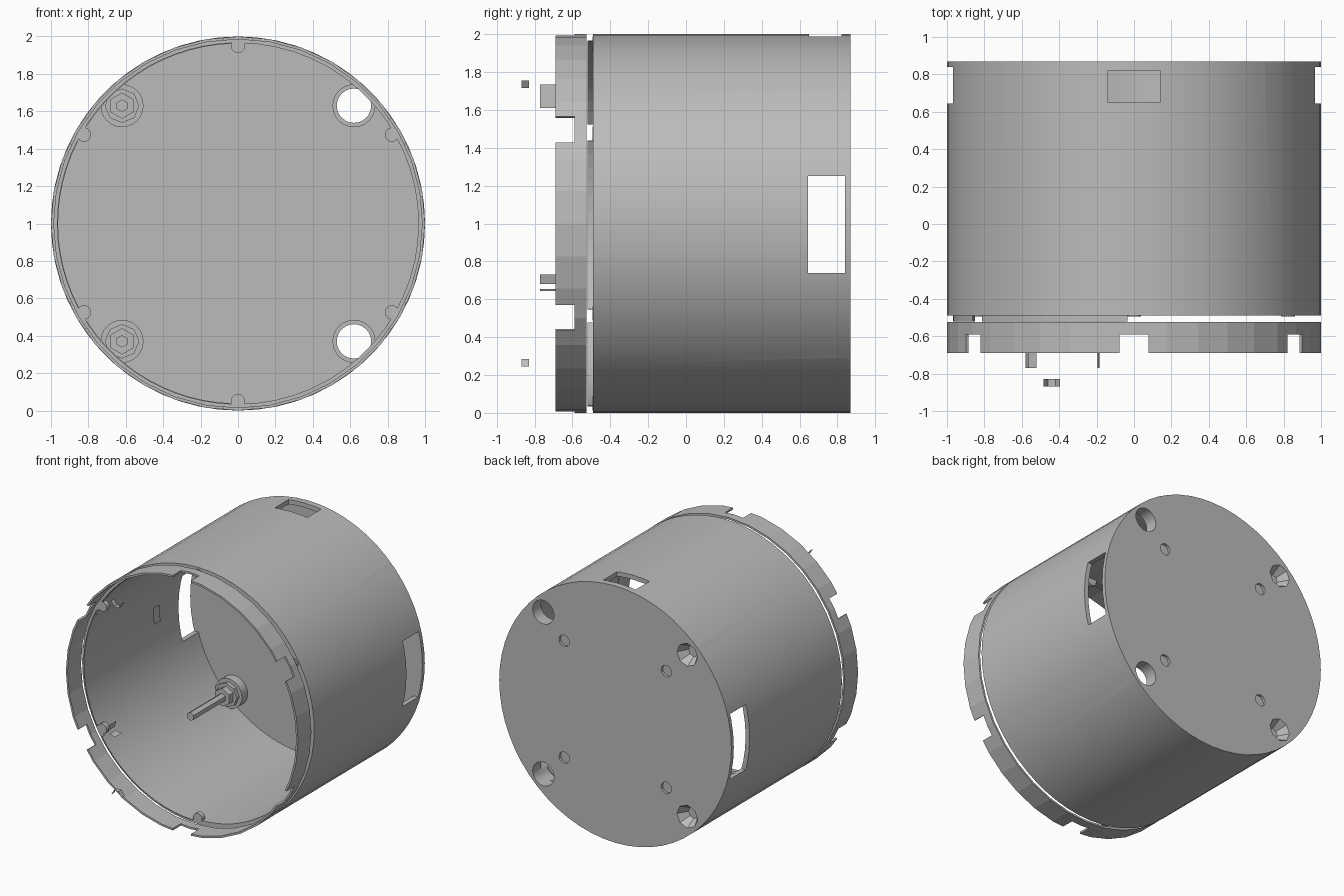
import bpy, bmesh, math
from mathutils import Matrix, Vector

if "Cube" in bpy.data.objects:
    bpy.data.objects.remove(bpy.data.objects["Cube"])

grey = bpy.data.materials.new("plain_grey")
grey.use_nodes = True
grey.diffuse_color = (0.5, 0.5, 0.5, 1)
grey.node_tree.nodes["Principled BSDF"].inputs["Base Color"].default_value = (0.5, 0.5, 0.5, 1)

AXIS_Z = 1.0  # height of the drum axis


def finish(name, bm, recalc=True):
    if recalc:
        bmesh.ops.recalc_face_normals(bm, faces=bm.faces)
    mesh = bpy.data.meshes.new(name)
    bm.to_mesh(mesh)
    bm.free()
    mesh.materials.append(grey)
    obj = bpy.data.objects.new(name, mesh)
    bpy.context.collection.objects.link(obj)
    return obj


def rod(name, x, z, y0, y1, r0, r1=None, sides=24):
    """Cylinder or cone along y; r0 at y0, r1 at y1 (z is relative to the axis)."""
    r1 = r0 if r1 is None else r1
    bm = bmesh.new()
    place = Matrix.Translation((x, (y0 + y1) / 2, AXIS_Z + z)) @ Matrix.Rotation(-math.pi / 2, 4, 'X')
    bmesh.ops.create_cone(bm, cap_ends=True, segments=sides, radius1=r0, radius2=r1,
                          depth=y1 - y0, matrix=place)
    return finish(name, bm)


def box(name, low, high, angle=0):
    """Box with z relative to the axis, turned about the axis."""
    low, high = Vector(low), Vector(high)
    bm = bmesh.new()
    place = (Matrix.Translation((0, 0, AXIS_Z)) @ Matrix.Rotation(angle, 4, 'Y')
             @ Matrix.Translation((low + high) / 2) @ Matrix.Diagonal((*(high - low), 1)))
    bmesh.ops.create_cube(bm, size=1, matrix=place)
    return finish(name, bm)


def band(name, r_in, r_out, y0, y1, start=0, sweep=360, sides=48):
    """Rectangular section swept about the axis."""
    bm = bmesh.new()
    full = sweep == 360
    loops = []
    for i in range(sides if full else sides + 1):
        a = math.radians(start + sweep * i / sides)
        loops.append([bm.verts.new((r * math.cos(a), y, AXIS_Z + r * math.sin(a)))
                      for r, y in ((r_in, y0), (r_out, y0), (r_out, y1), (r_in, y1))])
    for i in range(sides):
        a, b = loops[i], loops[(i + 1) % len(loops)]
        for k in range(4):
            bm.faces.new((a[k], a[(k + 1) % 4], b[(k + 1) % 4], b[k]))
    if not full:
        bm.faces.new(loops[0])
        bm.faces.new(loops[-1])
    return finish(name, bm)


def strip(name, points, y0, y1):
    """Thin sheet following x, z points."""
    bm = bmesh.new()
    rows = [[bm.verts.new((x, y, AXIS_Z + z)) for y in (y0, y1)] for x, z in points]
    for a, b in zip(rows, rows[1:]):
        bm.faces.new((a[0], b[0], b[1], a[1]))
    return finish(name, bm, recalc=False)


def combine(target, tool, operation):
    mod = target.modifiers.new("cut", 'BOOLEAN')
    mod.operation, mod.solver, mod.object = operation, 'EXACT', tool
    bpy.ops.object.select_all(action='DESELECT')
    bpy.context.view_layer.objects.active = target
    target.select_set(True)
    bpy.ops.object.modifier_apply(modifier=mod.name)
    bpy.data.objects.remove(tool)


# Drum: solid cylinder hollowed from the front
drum = rod("drum", 0, 0, -0.49, 0.87, 1.0, sides=60)
combine(drum, rod("hollow", 0, 0, -0.6, 0.84, 0.965, sides=60), 'DIFFERENCE')

# Corner bosses on the inside of the back plate
corners = [(x, z) for x in (-0.62, 0.62) for z in (-0.63, 0.63)]
for x, z in corners:
    combine(drum, rod("boss", x, z, 0.77, 0.855, 0.115), 'UNION')

# Slots in the top and both sides of the wall
combine(drum, box("slot", (-0.14, 0.65, 0.8), (0.14, 0.82, 1.1)), 'DIFFERENCE')
for low, high in ((0.8, 1.1), (-1.1, -0.8)):
    combine(drum, box("slot", (low, 0.645, -0.26), (high, 0.84, 0.25)), 'DIFFERENCE')

# Holes in the back: open on the left, countersunk on the right, small blind ones
for x, z in corners:
    if x > 0:
        combine(drum, rod("hole", x, z, 0.7, 0.95, 0.092), 'DIFFERENCE')
    else:
        combine(drum, rod("sink", x, z, 0.79, 0.88, 0.045, 0.095, 8), 'DIFFERENCE')
    small_x = math.copysign(0.44, x)
    small_z = math.copysign(0.455, z)
    combine(drum, rod("blind", small_x, small_z, 0.85, 0.9, 0.045, sides=12), 'DIFFERENCE')

# Notched front ring, separated from the drum by a narrow gap
ring = band("front_ring", 0.985, 1.0, -0.69, -0.525, sides=36)
for k in range(6):
    combine(ring, box("notch", (-0.078, -0.75, 0.8), (0.078, -0.59, 1.1), k * math.pi / 3), 'DIFFERENCE')

# Rounded tabs on the mouth of the drum
for k in range(6):
    a = math.radians(30 + 60 * k)
    rod("mouth_tab", 0.95 * math.cos(a), 0.95 * math.sin(a), -0.495, -0.46, 0.038, sides=16)

# Thin lip segments on the right half of the mouth
for start in (92, 153, 213):
    band("mouth_lip", 0.962, 0.968, -0.52, -0.485, start, 55, 12)

# Screws with nuts on the right-hand bosses
for x, z in corners[:2]:
    rod("washer", x, z, 0.74, 0.77, 0.092, sides=8)
    rod("nut", x, z, 0.69, 0.74, 0.07, sides=6)
    rod("screw_shaft", x, z, 0.3, 0.69, 0.033, sides=6)

# Loose thin pieces in front of the mouth
for s in (-1, 1):
    strip("front_clip", [(-0.485, 0.755 * s), (-0.46, 0.715 * s), (-0.42, 0.715 * s), (-0.395, 0.755 * s)],
          -0.87, -0.83)
strip("front_tab_upper", [(-0.195, 0.735), (-0.185, 0.61)], -0.77, -0.69)
strip("front_tab_side", [(-0.565, -0.27), (-0.58, -0.32)], -0.77, -0.69)
strip("front_tab_base", [(-0.57, -0.345), (-0.52, -0.355)], -0.77, -0.69)

# Smooth round walls, keep hard edges
bpy.ops.object.select_all(action='DESELECT')
drum.select_set(True)
bpy.context.view_layer.objects.active = drum
bpy.ops.object.shade_smooth_by_angle(angle=math.radians(25))
